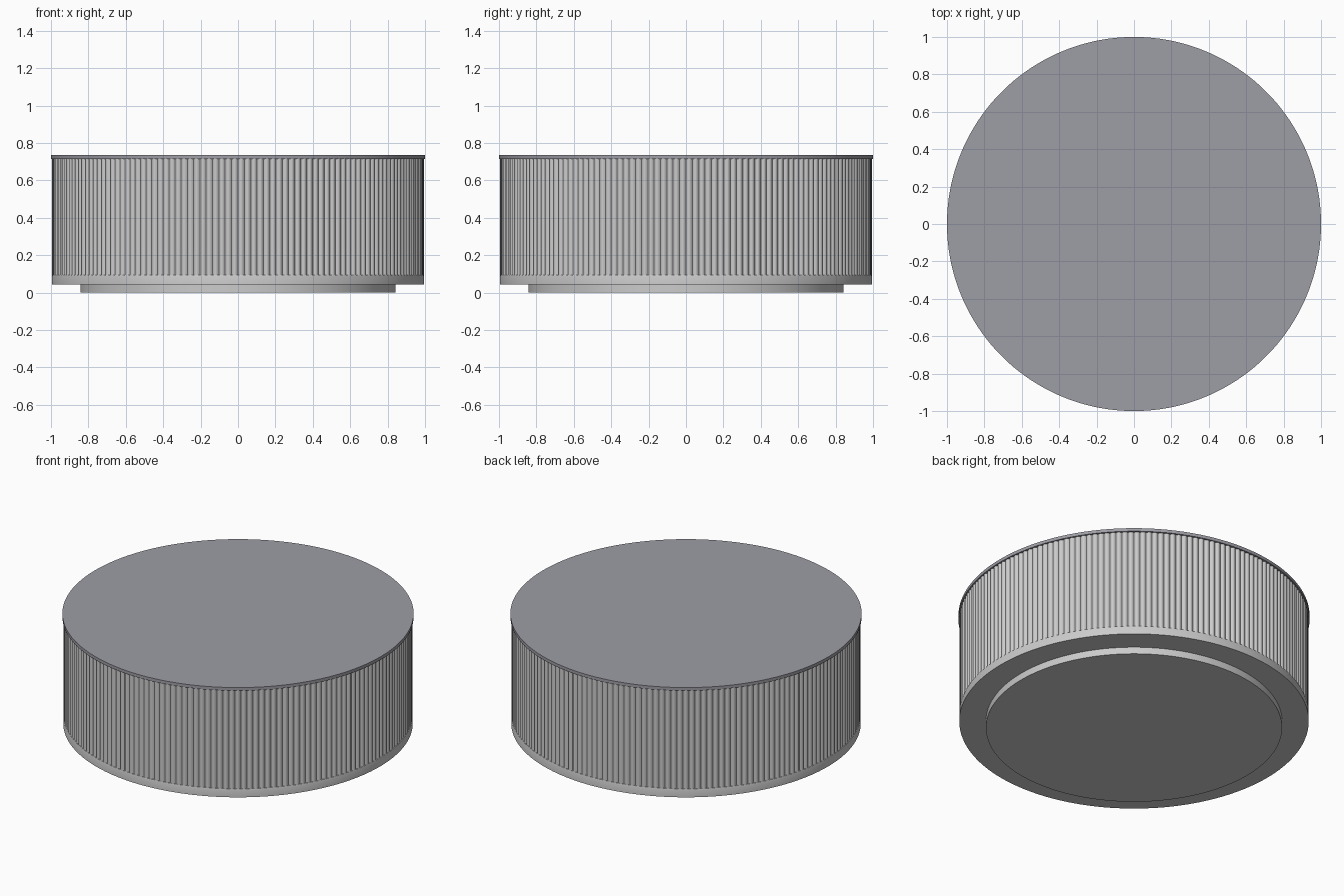
import bpy
import math

cube = bpy.data.objects.get("Cube")
if cube:
    bpy.data.objects.remove(cube, do_unlink=True)


def make_material(name, color):
    mat = bpy.data.materials.new(name)
    mat.use_nodes = True
    mat.diffuse_color = color
    mat.node_tree.nodes["Principled BSDF"].inputs["Base Color"].default_value = color
    return mat


light_gray = make_material("light gray", (0.6, 0.6, 0.6, 1))
slate_gray = make_material("slate gray", (0.34, 0.34, 0.38, 1))


def stack(name, rings, segments, mat):
    """Closed solid from (radius function, height) rings, bottom to top."""
    verts, faces = [], []
    for radius, z in rings:
        for i in range(segments):
            a = 2 * math.pi * i / segments
            r = radius(i) if callable(radius) else radius
            verts.append((r * math.cos(a), r * math.sin(a), z))
    for k in range(len(rings) - 1):
        for i in range(segments):
            j = (i + 1) % segments
            low, high = k * segments, (k + 1) * segments
            faces.append((low + i, low + j, high + j, high + i))
    top = (len(rings) - 1) * segments
    faces.append(tuple(reversed(range(segments))))
    faces.append(tuple(range(top, top + segments)))
    mesh = bpy.data.meshes.new(name)
    mesh.from_pydata(verts, [], faces)
    mesh.materials.append(mat)
    obj = bpy.data.objects.new(name, mesh)
    bpy.context.collection.objects.link(obj)
    bpy.ops.object.select_all(action="DESELECT")
    obj.select_set(True)
    bpy.context.view_layer.objects.active = obj
    bpy.ops.object.shade_smooth_by_angle(angle=math.radians(35))
    return obj


# Fine vertical ribs around the grip
RIBS, STEPS = 180, 6


def rib_radius(i):
    return 0.983 + 0.011 * abs(math.sin(math.pi * i / STEPS))


# Foot, smooth lower band, ribbed wall and top plate
stack("foot", [(0.843, 0), (0.843, 0.05)], 180, light_gray)
stack("lower_band", [(0.995, 0.043), (0.995, 0.088), (0.993, 0.095)], 180, light_gray)
stack("ribbed_wall", [(rib_radius, 0.09), (rib_radius, 0.718)], RIBS * STEPS, light_gray)
stack("top_plate", [(1.0, 0.715), (1.0, 0.735)], 180, slate_gray)
